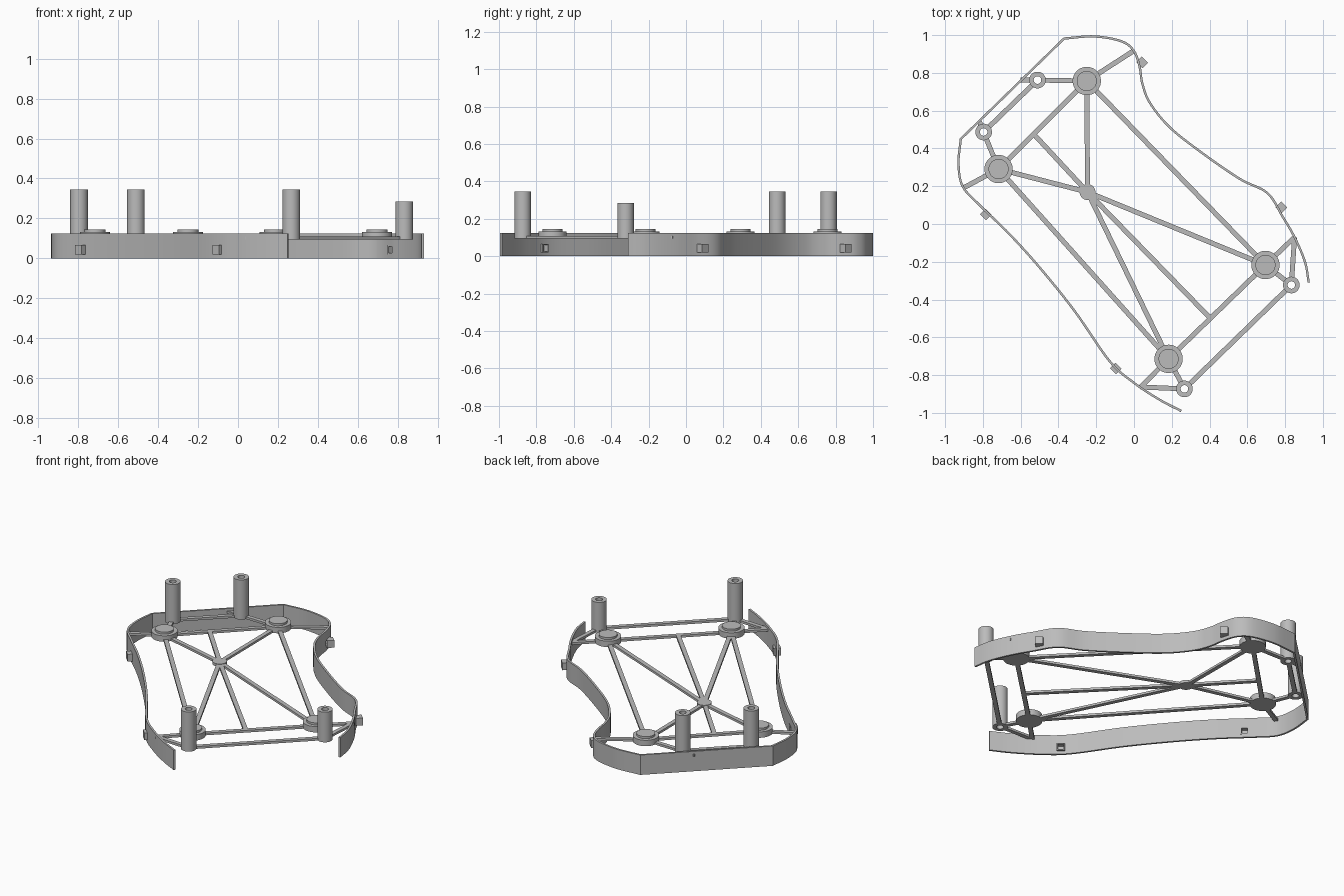
import bpy, bmesh, math
from mathutils import Vector, Matrix

cube = bpy.data.objects.get("Cube")
if cube:
    bpy.data.objects.remove(cube, do_unlink=True)

grey = bpy.data.materials.new("plain grey")
grey.use_nodes = True
colour = (0.5, 0.5, 0.5, 1)
grey.diffuse_color = colour
grey.node_tree.nodes["Principled BSDF"].inputs["Base Color"].default_value = colour

FLOOR, BEAM_TOP, WALL_TOP = 0.095, 0.109, 0.125


def finish(name, bm):
    """Turn a bmesh into a named object."""
    bmesh.ops.recalc_face_normals(bm, faces=bm.faces)
    mesh = bpy.data.meshes.new(name)
    bm.to_mesh(mesh)
    bm.free()
    mesh.materials.append(grey)
    obj = bpy.data.objects.new(name, mesh)
    bpy.context.collection.objects.link(obj)
    return obj


def select_only(obj):
    bpy.ops.object.select_all(action='DESELECT')
    obj.select_set(True)
    bpy.context.view_layer.objects.active = obj


def smooth(obj):
    select_only(obj)
    bpy.ops.object.shade_smooth_by_angle(angle=math.radians(30))


def apply_all(obj):
    select_only(obj)
    for mod in list(obj.modifiers):
        bpy.ops.object.modifier_apply(modifier=mod.name)


def box(name, centre, size, angle):
    bm = bmesh.new()
    place = (Matrix.Translation(centre) @ Matrix.Rotation(angle, 4, 'Z')
             @ Matrix.Diagonal((*size, 1)))
    bmesh.ops.create_cube(bm, size=1, matrix=place)
    return finish(name, bm)


def lathe(name, at, profile, closed=False, steps=48):
    """Spin an (r, z) profile around the vertical axis through a point."""
    bm = bmesh.new()
    verts = [bm.verts.new((r, 0, z)) for r, z in profile]
    edges = [bm.edges.new(pair) for pair in zip(verts, verts[1:])]
    if closed:
        edges.append(bm.edges.new((verts[-1], verts[0])))
    bmesh.ops.spin(bm, geom=verts + edges, axis=(0, 0, 1), cent=(0, 0, 0),
                   angle=math.tau, steps=steps)
    bmesh.ops.remove_doubles(bm, verts=bm.verts, dist=0.0001)
    obj = finish(name, bm)
    obj.location = (*at, 0)
    smooth(obj)


def spline(points, steps=8):
    """Catmull-Rom curve through 2D points."""
    pts = [Vector(p) for p in points]
    pts = [2 * pts[0] - pts[1]] + pts + [2 * pts[-1] - pts[-2]]
    out = []
    for a, b, c, d in zip(pts, pts[1:], pts[2:], pts[3:]):
        for i in range(steps):
            t = i / steps
            out.append(0.5 * (2 * b + (c - a) * t
                              + (2 * a - 5 * b + 4 * c - d) * t * t
                              + (3 * b - a - 3 * c + d) * t ** 3))
    return out + [pts[-2]]


# Curved rim wall: one side curve, a straight back edge, the other side curve
left_side = [(.925, -.31), (.905, -.2), (.85, -.07), (.786, .04), (.706, .164),
             (.558, .24), (.347, .386), (.188, .513), (.085, .64), (.045, .74),
             (.03, .83), (0, .915), (-.066, .967), (-.21, .993), (-.37, .982)]
right_side = [(-.917, .45), (-.929, .317), (-.905, .196), (-.807, .09),
              (-.66, -.053), (-.5, -.23), (-.315, -.46), (-.13, -.725),
              (0, -.841), (.135, -.93), (.25, -.99)]
bm = bmesh.new()
path = spline(left_side) + spline(right_side)
low = [bm.verts.new((p.x, p.y, 0)) for p in path]
high = [bm.verts.new((p.x, p.y, WALL_TOP)) for p in path]
for i in range(len(path) - 1):
    bm.faces.new((low[i], low[i + 1], high[i + 1], high[i]))
wall = finish("rim_wall", bm)
solid = wall.modifiers.new("thickness", 'SOLIDIFY')
solid.thickness = 0.012
solid.offset = 0
solid.use_even_offset = True
apply_all(wall)

# Outer lugs, each with a blind pocket opening on the inner side of the wall
lugs = {"back_left": (.043, .855, 1), "front_left": (.78, .088, 1),
        "back_right": (-.785, .05, -1), "front_right": (-.097, -.765, -1)}
diagonal = Vector((1, 1, 0)).normalized()
for where, (x, y, side) in lugs.items():
    centre = Vector((x, y, 0.043))
    lug = box("lug_" + where, centre, (0.042, 0.046, 0.046), math.pi / 4)
    cutter = box("pocket_cutter", centre - diagonal * side * 0.021,
                 (0.06, 0.034, 0.034), math.pi / 4)
    cutter.hide_render = True
    for target in (wall, lug):
        cut = target.modifiers.new("pocket", 'BOOLEAN')
        cut.operation = 'DIFFERENCE'
        cut.solver = 'EXACT'
        cut.object = cutter
        apply_all(target)
    bpy.data.objects.remove(cutter, do_unlink=True)
smooth(wall)

# Stepped pads and central hub
pads = {"back_pad": (-.25, .757), "right_pad": (-.717, .291),
        "left_pad": (.696, -.217), "front_pad": (.183, -.714)}
for name, at in pads.items():
    lathe(name, at, [(0, FLOOR), (.075, FLOOR), (.075, .132), (.053, .132),
                     (.053, .145), (0, .145)])
hub = (-.246, .169)
lathe("hub", hub, [(0, FLOOR), (.042, FLOOR), (.042, .112), (0, .112)])

# Hollow posts
posts = {"back_post": (-.511, .762), "right_post": (-.796, .487),
         "left_post": (.833, -.323), "front_post": (.267, -.873)}
for name, at in posts.items():
    top = 0.285 if name == "left_post" else 0.345
    lathe(name, at, [(.02, FLOOR), (.044, FLOOR), (.044, top), (.02, top)], closed=True)

# Flat lattice beams; ends at posts stop short of the hollow core
nodes = {**pads, **posts, "hub": hub,
         "back_rim": (0, .918), "right_rim": (-.905, .19),
         "left_rim": (.85, -.07), "front_rim": (.035, -.863),
         "upper_rim": (-.6, .762), "lower_rim": (-.82, .546),
         "rear_mid": (-.53, .475), "fore_mid": (.405, -.5)}
links = {
    "hub": ["back_pad", "right_pad", "left_pad", "front_pad", "rear_mid", "fore_mid"],
    "back_pad": ["right_pad", "left_pad", "back_post", "back_rim"],
    "front_pad": ["right_pad", "left_pad", "front_post", "front_rim"],
    "right_pad": ["right_post", "right_rim"],
    "left_pad": ["left_post", "left_rim"],
    "back_post": ["right_post", "upper_rim"],
    "right_post": ["lower_rim"],
    "front_post": ["left_post", "front_rim"],
    "left_post": ["left_rim"],
}
for start, ends in links.items():
    for end in ends:
        a, b = Vector(nodes[start]), Vector(nodes[end])
        run = (b - a).normalized()
        a += run * (0.03 if start in posts else 0)
        b -= run * (0.03 if end in posts else 0)
        mid = (a + b) / 2
        box("beam_" + start + "_to_" + end, (mid.x, mid.y, (FLOOR + BEAM_TOP) / 2),
            ((b - a).length, 0.026, BEAM_TOP - FLOOR), math.atan2(run.y, run.x))
